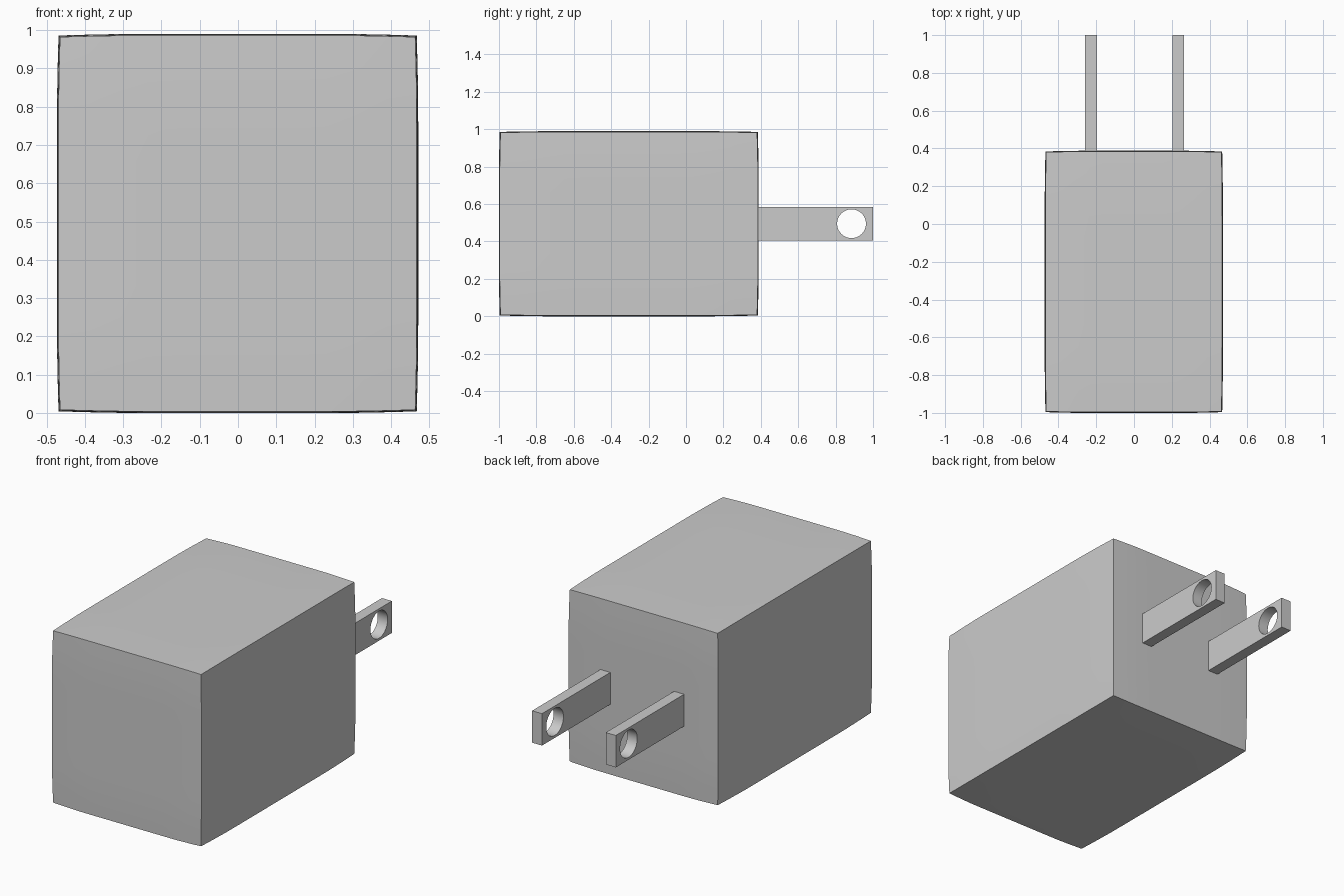
import bpy, bmesh, math

if "Cube" in bpy.data.objects:
    bpy.data.objects.remove(bpy.data.objects["Cube"])


def make_box(name, lo, hi):
    mesh = bpy.data.meshes.new(name)
    obj = bpy.data.objects.new(name, mesh)
    bpy.context.collection.objects.link(obj)
    bm = bmesh.new()
    bmesh.ops.create_cube(bm, size=1)
    for v in bm.verts:
        for i in range(3):
            v.co[i] = lo[i] + (v.co[i] + 0.5) * (hi[i] - lo[i])
    bm.to_mesh(mesh)
    bm.free()
    return obj


def smooth(obj, angle):
    bpy.ops.object.select_all(action='DESELECT')
    obj.select_set(True)
    bpy.context.view_layer.objects.active = obj
    bpy.ops.object.shade_smooth_by_angle(angle=math.radians(angle))


# charger body: box whose faces draw in very slightly towards the corners
LO, HI = (-0.473, -1.0, 0.0), (0.471, 0.388, 0.99)
body = make_box("charger_body", LO, HI)
bm = bmesh.new()
bm.from_mesh(body.data)
bmesh.ops.subdivide_edges(bm, edges=bm.edges[:], cuts=11, use_grid_fill=True)
for v in bm.verts:
    u = [2 * (v.co[i] - LO[i]) / (HI[i] - LO[i]) - 1 for i in range(3)]
    pull = [max(0, (abs(t) - 0.6) / 0.4) ** 1.5 for t in u]
    for i in range(3):
        v.co[i] -= u[i] * 0.004 * (sum(pull) - pull[i])
bm.to_mesh(body.data)
bm.free()
smooth(body, 30)

# two flat prongs, each with a round hole near the tip
bpy.ops.mesh.primitive_cylinder_add(vertices=48, radius=0.077, depth=1.0,
                                    location=(0, 0.885, 0.495),
                                    rotation=(0, math.pi / 2, 0))
cutter = bpy.context.object
cutter.name = "hole_cutter"
cutter.hide_render = True

for name, x0, x1 in (("left_prong", -0.26, -0.197), ("right_prong", 0.203, 0.265)):
    prong = make_box(name, (x0, 0.38, 0.404), (x1, 1.0, 0.585))
    cut = prong.modifiers.new("hole", 'BOOLEAN')
    cut.operation = 'DIFFERENCE'
    cut.solver = 'EXACT'
    cut.object = cutter
    bpy.context.view_layer.objects.active = prong
    bpy.ops.object.modifier_apply(modifier=cut.name)
    smooth(prong, 30)

bpy.data.objects.remove(cutter)
